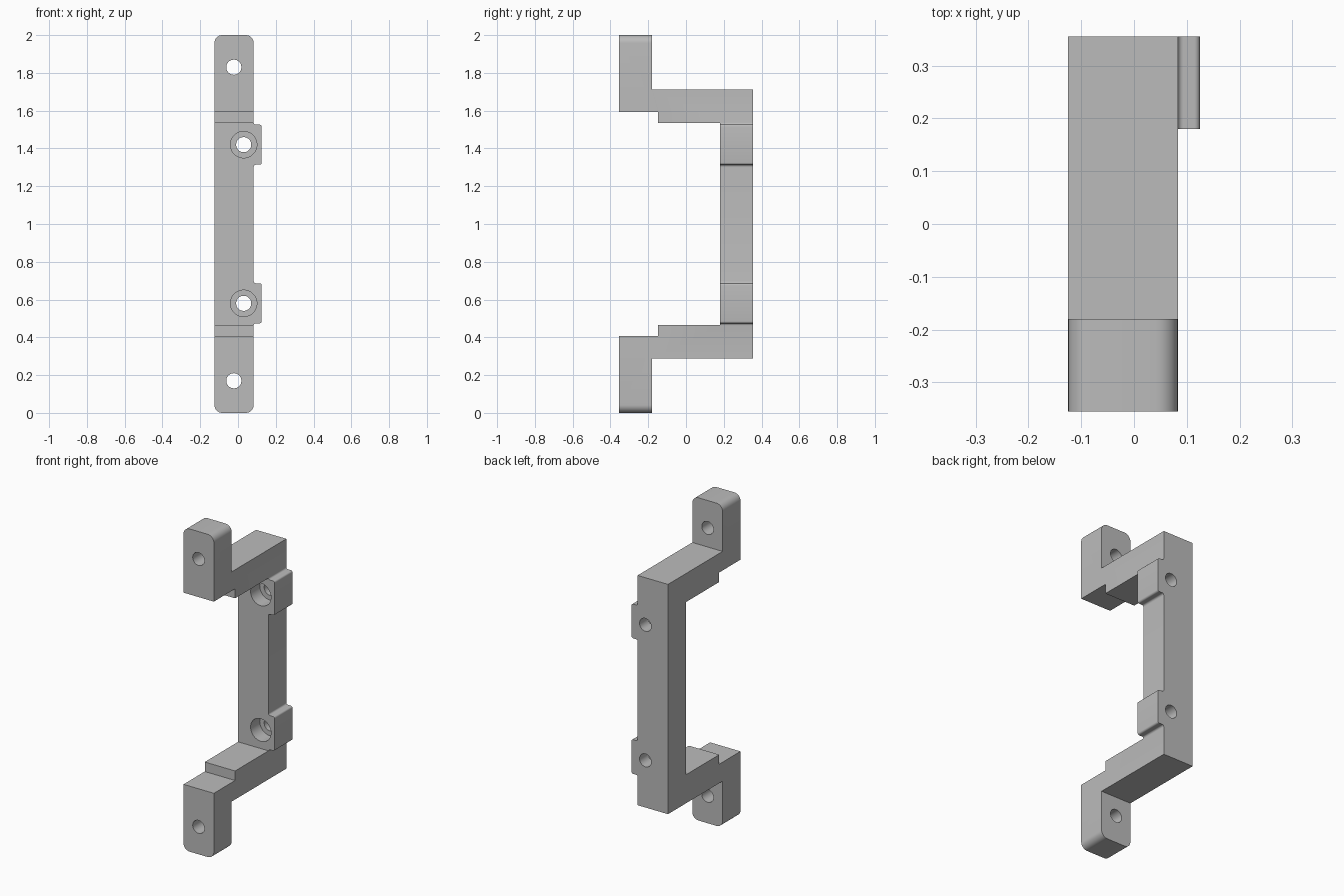
import bpy, bmesh, math
from mathutils import Vector

cube = bpy.data.objects.get("Cube")
if cube:
    bpy.data.objects.remove(cube, do_unlink=True)

grey = bpy.data.materials.new("plain grey")
grey.use_nodes = True
colour = (0.5, 0.5, 0.5, 1)
grey.diffuse_color = colour
grey.node_tree.nodes["Principled BSDF"].inputs["Base Color"].default_value = colour

LEFT, RIGHT, TAB_X = -0.125, 0.083, 0.125
FRONT, BACK, BAR_FRONT, FOOT_BACK = -0.355, 0.355, 0.18, -0.18


def extrude(name, points, offset, round_feet=False):
    """Solid from a closed outline, pushed along offset."""
    bm = bmesh.new()
    face = bm.faces.new([bm.verts.new(p) for p in points])
    res = bmesh.ops.extrude_face_region(bm, geom=[face], use_keep_orig=True)
    moved = [v for v in res["geom"] if isinstance(v, bmesh.types.BMVert)]
    bmesh.ops.translate(bm, verts=moved, vec=Vector(offset))
    bmesh.ops.recalc_face_normals(bm, faces=bm.faces[:])
    if round_feet:
        ends = [e for e in bm.edges
                if abs(e.verts[0].co.y - e.verts[1].co.y) > 0.1
                and all(abs(v.co.z - 1) > 0.99 for v in e.verts)]
        bmesh.ops.bevel(bm, geom=ends, offset=0.042, segments=8,
                        profile=0.5, affect='EDGES')
    mesh = bpy.data.meshes.new(name)
    bm.to_mesh(mesh)
    bm.free()
    mesh.materials.append(grey)
    obj = bpy.data.objects.new(name, mesh)
    bpy.context.collection.objects.link(obj)
    return obj


def combine(target, tool, operation):
    """Apply a boolean and discard the helper."""
    mod = target.modifiers.new("combine", 'BOOLEAN')
    mod.operation, mod.solver, mod.object = operation, 'EXACT', tool
    bpy.context.view_layer.objects.active = target
    bpy.ops.object.modifier_apply(modifier=mod.name)
    bpy.data.objects.remove(tool, do_unlink=True)


def drill(target, x, z, radius, y0, y1):
    n = 48
    ring = [(x + radius * math.cos(2 * math.pi * i / n), y0,
             z + radius * math.sin(2 * math.pi * i / n)) for i in range(n)]
    hole = extrude("hole_cutter", ring, (0, y1 - y0, 0))
    hole.hide_render = True
    combine(target, hole, 'DIFFERENCE')


# Stepped bracket outline, lower half mirrored about mid height
half = [(BAR_FRONT, 0.465), (-0.147, 0.465), (-0.147, 0.406), (FRONT, 0.406),
        (FRONT, 0), (FOOT_BACK, 0), (FOOT_BACK, 0.288), (BACK, 0.288)]
outline = half + [(y, 2 - z) for y, z in reversed(half)]
bracket = extrude("bracket", [(LEFT, y, z) for y, z in outline],
                  (RIGHT - LEFT, 0, 0), round_feet=True)

# Side tabs with blended roots and rounded outer corners
R, H = 0.011, 0.106
arc = [i * math.pi / 10 for i in range(6)]
edge = [(RIGHT - 0.04, H + R)]
edge += [(RIGHT + R - R * math.cos(a), H + R - R * math.sin(a)) for a in arc]
edge += [(TAB_X - R + R * math.sin(a), H - R + R * math.cos(a)) for a in arc]
tab_outline = edge + [(x, -z) for x, z in reversed(edge)]
for z in (0.58, 1.42):
    tab = extrude("tab", [(x, BAR_FRONT, z + dz) for x, dz in tab_outline],
                  (0, BACK - BAR_FRONT, 0))
    combine(bracket, tab, 'UNION')

# Foot holes, then counterbored bar holes
for z in (0.17, 1.83):
    drill(bracket, -0.022, z, 0.04, FRONT - 0.1, FOOT_BACK + 0.1)
for z in (0.58, 1.42):
    drill(bracket, 0.03, z, 0.04, BAR_FRONT - 0.1, BACK + 0.1)
    drill(bracket, 0.03, z, 0.07, BAR_FRONT - 0.1, BAR_FRONT + 0.09)

# Smooth the curved walls, keep the machined edges sharp
bpy.ops.object.select_all(action='DESELECT')
bracket.select_set(True)
bpy.context.view_layer.objects.active = bracket
bpy.ops.object.shade_smooth_by_angle(angle=math.radians(30))
